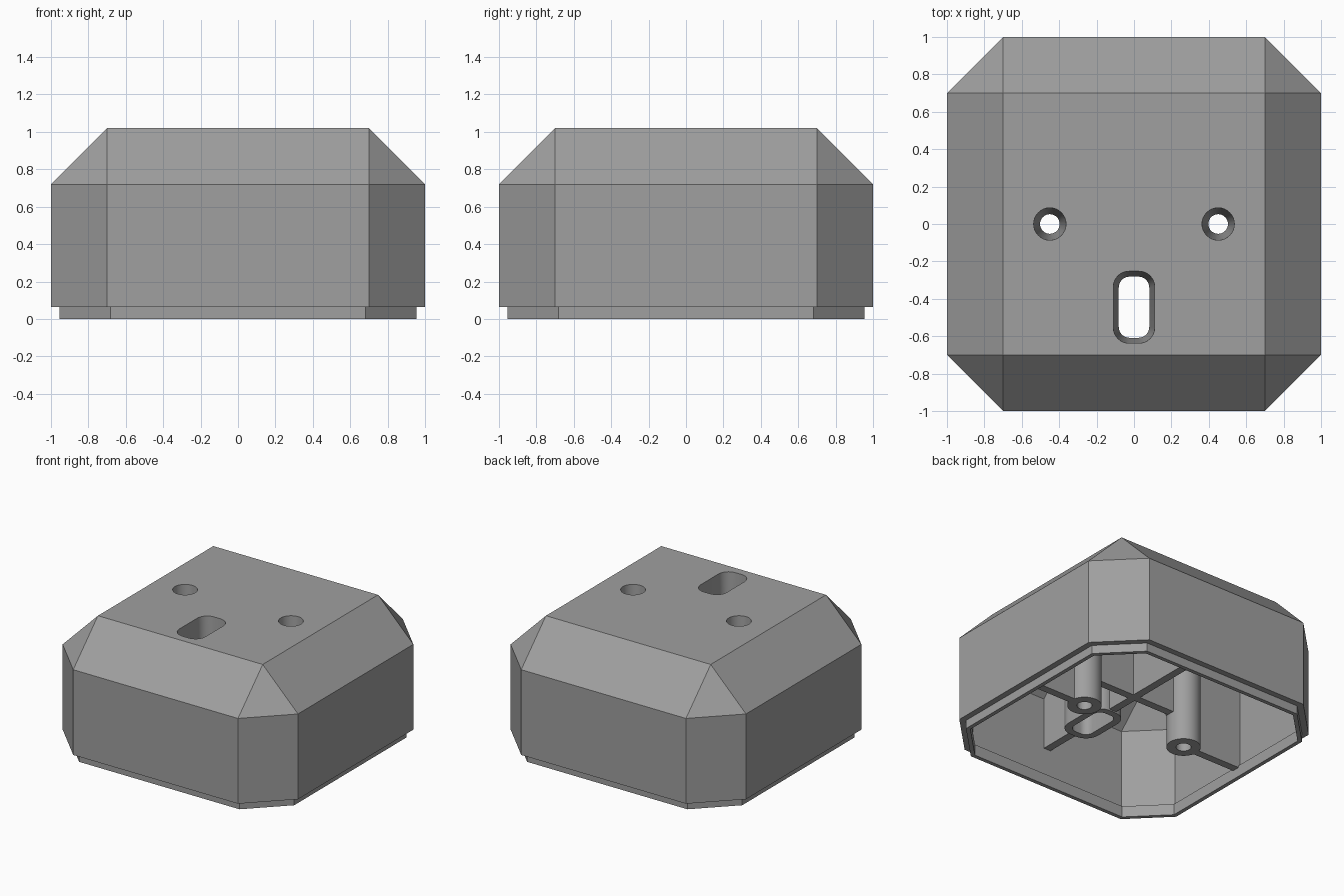
import bpy, bmesh, math

if "Cube" in bpy.data.objects:
    bpy.data.objects.remove(bpy.data.objects["Cube"])

grey = bpy.data.materials.new("mid grey plastic")
grey.diffuse_color = (0.35, 0.35, 0.35, 1)
grey.use_nodes = True
grey.node_tree.nodes["Principled BSDF"].inputs["Base Color"].default_value = grey.diffuse_color


def finish(name, bm):
    """Turn a bmesh into a named grey object."""
    bmesh.ops.remove_doubles(bm, verts=bm.verts, dist=1e-5)
    bmesh.ops.recalc_face_normals(bm, faces=bm.faces)
    me = bpy.data.meshes.new(name)
    bm.to_mesh(me)
    bm.free()
    me.materials.append(grey)
    ob = bpy.data.objects.new(name, me)
    bpy.context.collection.objects.link(ob)
    return ob


def loft(name, rings, cap=True, closed=False):
    """Skin a list of rings; coincident points collapse into triangles."""
    bm = bmesh.new()
    loops = []
    for ring in rings:
        seen = {}
        loops.append([seen.setdefault(tuple(round(c, 5) for c in p), None) or
                      seen.update({tuple(round(c, 5) for c in p): bm.verts.new(p)}) or
                      seen[tuple(round(c, 5) for c in p)] for p in ring])
    pairs = list(zip(loops, loops[1:])) + ([(loops[-1], loops[0])] if closed else [])
    for a, b in pairs:
        for i in range(len(a)):
            j = (i + 1) % len(a)
            quad = list(dict.fromkeys((a[i], a[j], b[j], b[i])))
            if len(quad) > 2:
                bm.faces.new(quad)
    if cap:
        for loop in (loops[0], loops[-1]):
            bm.faces.new(list(dict.fromkeys(loop)))
    return finish(name, bm)


def octagon(w, f, z):
    """Square of half width w with corners cut back to f."""
    return [(f, -w, z), (w, -f, z), (w, f, z), (f, w, z),
            (-f, w, z), (-w, f, z), (-w, -f, z), (-f, -w, z)]


def rounded(cx, cy, w, h, r, z, n=8):
    """Rounded rectangle; a circle when w = h = r."""
    pts = []
    for q, (sx, sy) in enumerate(((1, 1), (-1, 1), (-1, -1), (1, -1))):
        for k in range(n + 1):
            a = math.pi / 2 * (q + k / n)
            pts.append((cx + sx * (w - r) + r * math.cos(a),
                        cy + sy * (h - r) + r * math.sin(a), z))
    return pts


def inset(t, z):
    return octagon(1 - t, 0.7 - 0.414 * t, z)


# Hollow cover: outer skin with its lip, and the cavity inside
T = 0.06
outer = loft("cover", [inset(0.075, 0), inset(0.045, 0), inset(0.045, 0.065),
                       inset(0, 0.065), inset(0, 0.72), octagon(0.7, 0.7, 1.02)])
cavity = loft("cavity_cutter", [inset(0.075, -0.1), inset(0.075, 0.085), inset(T, 0.085),
                                inset(T, 0.695), octagon(0.675, 0.675, 1.02 - T)])

# Screw posts and the slot sleeve, hanging from the roof
POST_Z, RIB_Z, ROOF = 0.07, 0.3, 0.98
parts = []
for side, x in (("left", -0.45), ("right", 0.45)):
    parts.append(loft("screw_post_" + side,
                      [rounded(x, 0, 0.12, 0.12, 0.12, z) for z in (POST_Z, ROOF)]))
parts.append(loft("slot_sleeve",
                  [rounded(0, -0.445, 0.135, 0.215, 0.11, z) for z in (RIB_Z - 0.01, ROOF)]))


# Crossed stiffening ribs, deeper outside the screw posts
def rib(name, half, along_x):
    pts = half + [(-u, z) for u, z in reversed(half)]
    h = 0.03
    place = (lambda u, v, z: (u, v, z)) if along_x else (lambda u, v, z: (v, u, z))
    return loft(name, [[place(u, v, z) for u, z in pts] for v in (-h, h)])


top = [(0.95, 0.70), (0.685, 0.97)]
parts.append(rib("cross_rib", [(0.45, RIB_Z), (0.45, POST_Z), (0.95, POST_Z)] + top, True))
parts.append(rib("long_rib", [(0.95, RIB_Z)] + top, False))

# Drafted screw holes and cable slot, wider at the top
cutters = []
for x in (-0.45, 0.45):
    cutters.append(loft("hole_cutter", [rounded(x, 0, r, r, r, z)
                                        for r, z in ((0.05, 0.0), (0.088, 1.06))]))
cutters.append(loft("slot_cutter", [rounded(0, -0.445, 0.078, 0.16, 0.055, 0.2),
                                    rounded(0, -0.445, 0.112, 0.194, 0.085, 1.06)]))


def cut(ob, tools):
    bpy.context.view_layer.objects.active = ob
    for tool in tools:
        m = ob.modifiers.new("cut", 'BOOLEAN')
        m.operation, m.solver, m.object = 'DIFFERENCE', 'EXACT', tool
        bpy.ops.object.modifier_apply(modifier=m.name)


cut(outer, [cavity] + cutters)
for ob in parts:
    cut(ob, cutters)
for tool in [cavity] + cutters:
    bpy.data.objects.remove(tool)

# Smooth the round walls, keep the edges crisp
for ob in [outer] + parts:
    bpy.ops.object.select_all(action='DESELECT')
    ob.select_set(True)
    bpy.context.view_layer.objects.active = ob
    bpy.ops.object.shade_smooth_by_angle(angle=math.radians(30))
